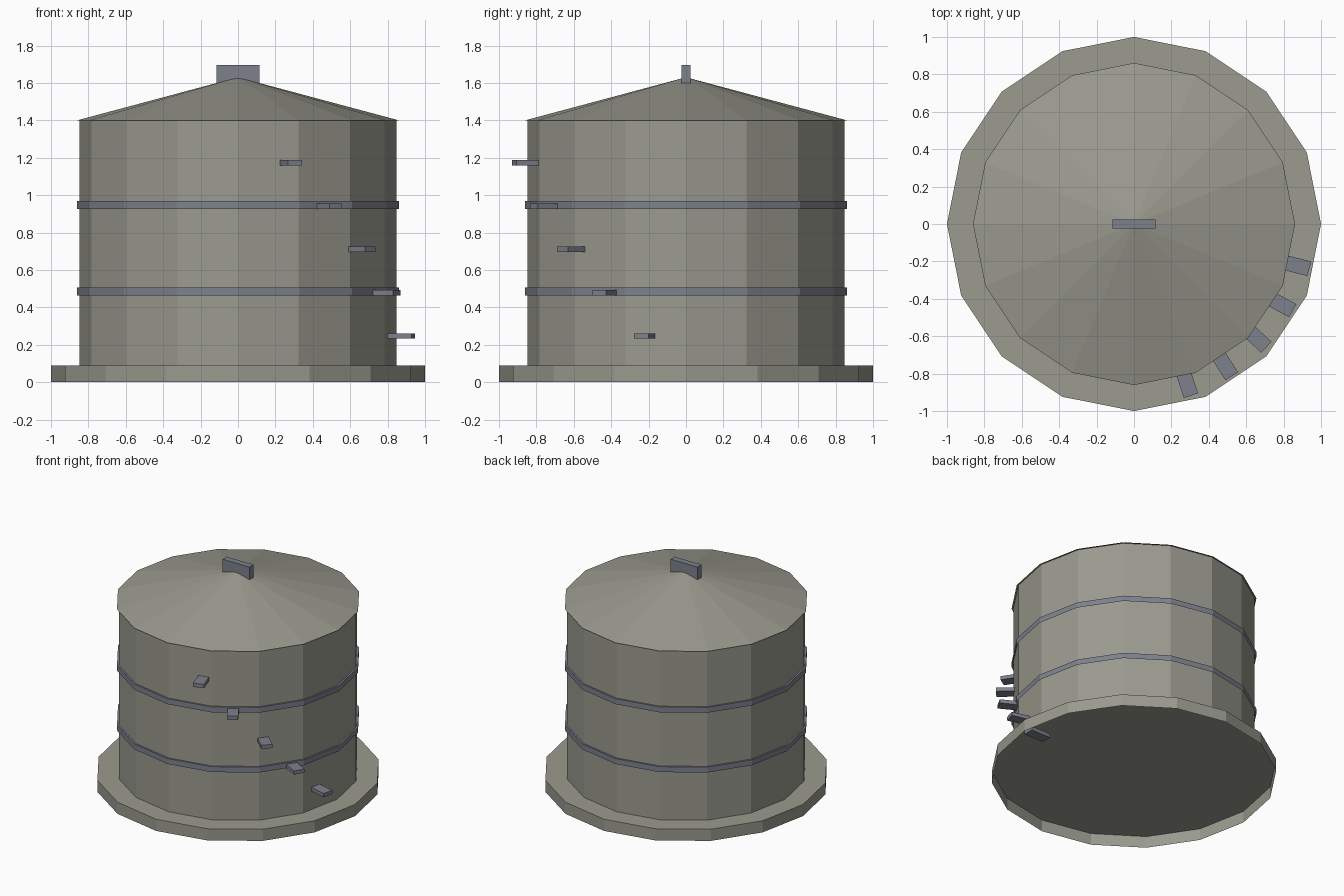
import bpy, math
from mathutils import Matrix

if "Cube" in bpy.data.objects:
    bpy.data.objects.remove(bpy.data.objects["Cube"])

SIDES = 16


def material(name, rgb):
    m = bpy.data.materials.new(name)
    m.diffuse_color = (*rgb, 1)
    m.use_nodes = True
    m.node_tree.nodes["Principled BSDF"].inputs["Base Color"].default_value = m.diffuse_color
    return m


STONE = material("grey_green_concrete", (0.325, 0.325, 0.275))
STEEL = material("blue_grey_steel", (0.205, 0.22, 0.265))


def add_mesh(name, verts, faces, mat):
    me = bpy.data.meshes.new(name)
    me.from_pydata(verts, [], faces)
    me.materials.append(mat)
    ob = bpy.data.objects.new(name, me)
    bpy.context.collection.objects.link(ob)
    return ob


def drum(name, r_low, r_high, z_low, z_high, mat):
    """Sixteen-sided drum, closed on top and open underneath."""
    verts = [(r * math.cos(2 * math.pi * i / SIDES),
              r * math.sin(2 * math.pi * i / SIDES), z)
             for r, z in ((r_low, z_low), (r_high, z_high)) for i in range(SIDES)]
    faces = [(i, (i + 1) % SIDES, (i + 1) % SIDES + SIDES, i + SIDES)
             for i in range(SIDES)]
    faces.append(tuple(range(SIDES, 2 * SIDES)))
    return add_mesh(name, verts, faces, mat)


def box(name, lo, hi, mat, angle=0):
    verts = [(x, y, z) for z in (lo[2], hi[2])
             for x, y in ((lo[0], lo[1]), (hi[0], lo[1]), (hi[0], hi[1]), (lo[0], hi[1]))]
    faces = [(3, 2, 1, 0), (4, 5, 6, 7)]
    faces += [(i, (i + 1) % 4, (i + 1) % 4 + 4, i + 4) for i in range(4)]
    ob = add_mesh(name, verts, faces, mat)
    ob.data.transform(Matrix.Rotation(angle, 4, 'Z'))
    return ob


# Hollow foundation, tank wall and shallow conical roof with a slight overhang
drum("foundation", 1.0, 1.0, 0, 0.09, STONE)
drum("tank_wall", 0.848, 0.848, 0.09, 1.40, STONE)
drum("roof", 0.861, 0.02, 1.40, 1.625, STONE)

# Two hoops around the wall
for i, z in enumerate((0.485, 0.947)):
    drum(f"hoop_{i + 1}", 0.8605, 0.8605, z - 0.021, z + 0.021, STEEL)

# Plate handle on the roof peak
box("roof_handle", (-0.115, -0.024, 1.59), (0.115, 0.024, 1.697), STEEL)

# Steps spiralling up the right of the wall; the lowest sits under the foundation
for i in range(6):
    z = 0.0155 + 0.2315 * i
    box(f"step_{i + 1}", (0.80, -0.04, z - 0.0145), (0.967, 0.04, z + 0.0145),
        STEEL, -0.25 * i)
